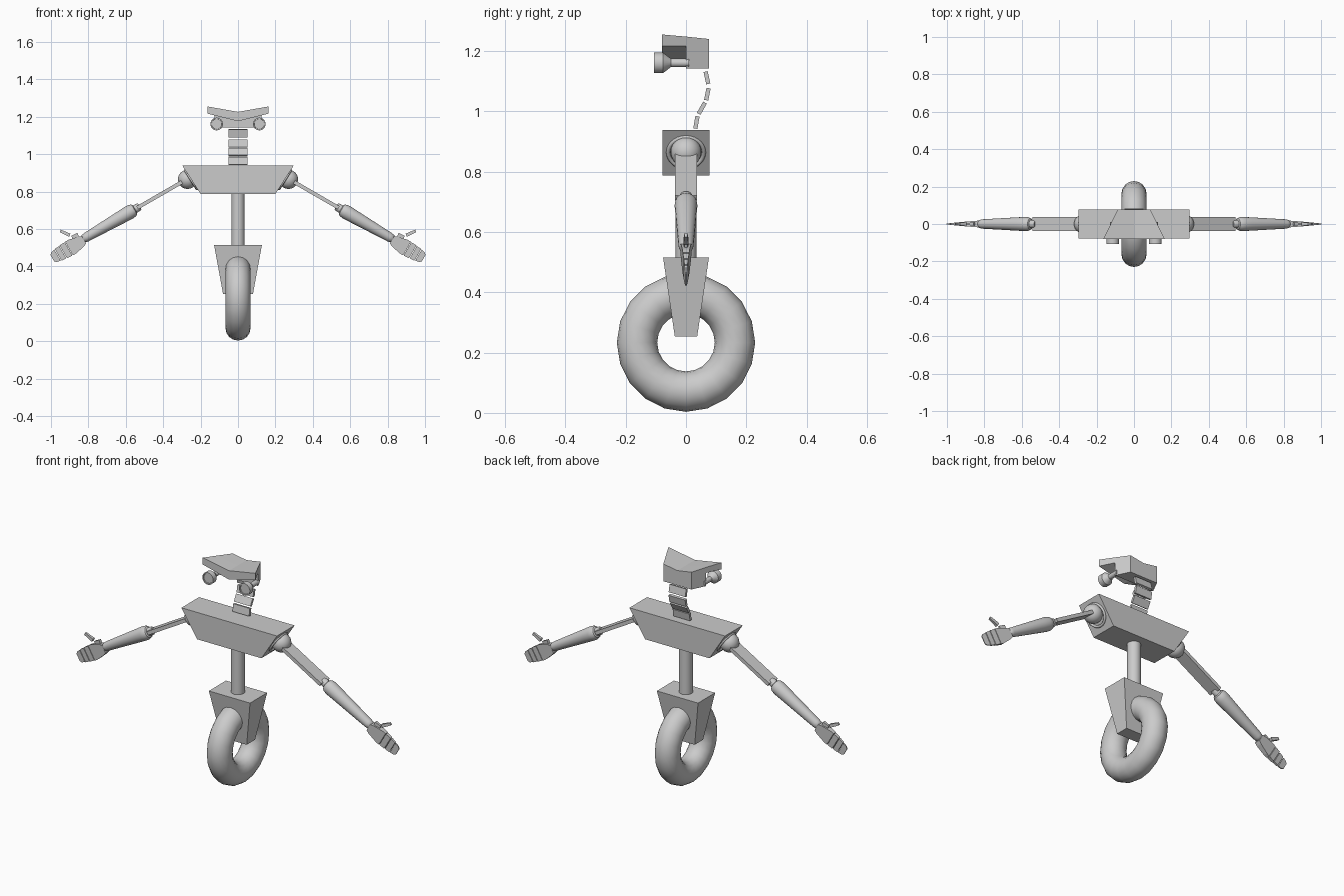
import bpy, bmesh, math
from mathutils import Vector, Matrix

if "Cube" in bpy.data.objects:
    bpy.data.objects.remove(bpy.data.objects["Cube"])


def finish(name, bm, mat=None, smooth=None, mirror=False):
    if mat is not None:
        bm.transform(mat)
    bmesh.ops.recalc_face_normals(bm, faces=bm.faces)
    me = bpy.data.meshes.new(name)
    bm.to_mesh(me)
    bm.free()
    ob = bpy.data.objects.new(name, me)
    bpy.context.collection.objects.link(ob)
    if smooth:
        bpy.ops.object.select_all(action='DESELECT')
        ob.select_set(True)
        bpy.context.view_layer.objects.active = ob
        bpy.ops.object.shade_smooth_by_angle(angle=math.radians(smooth))
    if mirror:
        m = ob.modifiers.new("mirror", 'MIRROR')
        m.use_mirror_merge = False
    return ob


def loft(name, rings, mat=None, smooth=None, mirror=False):
    """Closed solid through rings of equal point count."""
    bm = bmesh.new()
    rows = [[bm.verts.new(p) for p in r] for r in rings]
    n = len(rows[0])
    for a, b in zip(rows, rows[1:]):
        for i in range(n):
            j = (i + 1) % n
            bm.faces.new((a[i], a[j], b[j], b[i]))
    bm.faces.new(rows[0])
    bm.faces.new(rows[-1])
    return finish(name, bm, mat, smooth, mirror)


def lathe(name, profile, mat=None, sides=24, mirror=False):
    """Round part about local z; profile holds (radius, height)."""
    rings = [[(r * math.cos(2 * math.pi * i / sides), r * math.sin(2 * math.pi * i / sides), z)
              for i in range(sides)] for r, z in profile]
    return loft(name, rings, mat, 35, mirror)


def torus(name, R, r, seg, sub, mat, mirror=False):
    bm = bmesh.new()
    rows = []
    for i in range(seg):
        a = 2 * math.pi * i / seg
        rows.append([bm.verts.new(((R + r * math.cos(b)) * math.cos(a),
                                   (R + r * math.cos(b)) * math.sin(a), r * math.sin(b)))
                     for b in (2 * math.pi * k / sub for k in range(sub))])
    for i in range(seg):
        a, b = rows[i], rows[(i + 1) % seg]
        for k in range(sub):
            m = (k + 1) % sub
            bm.faces.new((a[k], b[k], b[m], a[m]))
    return finish(name, bm, mat, 60, mirror)


def rect(x, y, z):
    return [(-x, -y, z), (x, -y, z), (x, y, z), (-x, y, z)]


def box(name, size, mat, mirror=False):
    x, y, z = (s / 2 for s in size)
    return loft(name, [rect(x, y, -z), rect(x, y, z)], mat, mirror=mirror)


T = Matrix.Translation
R = lambda deg, ax: Matrix.Rotation(math.radians(deg), 4, ax)

# Wheel, fork block, column and torso
torus("wheel", 0.1625, 0.067, 20, 16, T((0, 0, 0.233)) @ R(90, 'Y'))
loft("wheel_fork", [rect(0.08, 0.037, 0.253), rect(0.128, 0.076, 0.515)])
lathe("column", [(0.035, 0.5), (0.035, 0.8)])
loft("torso", [rect(0.2, 0.078, 0.787), rect(0.297, 0.078, 0.938)])

# Shoulders: ring on the slanted end plus ball
torus("shoulder_ring", 0.059, 0.007, 28, 8, T((0.251, 0, 0.864)) @ R(122, 'Y'), True)
bm = bmesh.new()
bmesh.ops.create_uvsphere(bm, u_segments=24, v_segments=14, radius=0.051)
finish("shoulder_ball", bm, T((0.27, 0, 0.865)), 60, True)

# Arm frame: local z runs down the arm, local x points up across it
ARM = T((0.27, 0, 0.868)) @ R(120, 'Y') @ Matrix.Rotation(math.pi, 4, 'Z')
box("upper_arm", (0.02, 0.074, 0.30), ARM @ T((0, 0, 0.16)), True)
lathe("elbow", [(0.018, 0.295), (0.022, 0.305), (0.022, 0.34)], ARM, 16, True)
lathe("forearm", [(0.018, 0.322), (0.03, 0.328), (0.036, 0.34), (0.038, 0.36), (0.036, 0.40),
                  (0.025, 0.625), (0.022, 0.64), (0.014, 0.648)], ARM, 20, True)

# Hand: wedge-shaped palm and finger blocks (start, end, half widths, centre offset)
thick = lambda t: 0.018 - 0.016 * (t - 0.64) / 0.2
for name, parts in (("palm", [(0.642, 0.022), (0.66, 0.03), (0.715, 0.042), (0.735, 0.042)]),
                    ("finger_base", [(0.738, 0.041), (0.77, 0.040)]),
                    ("finger_middle", [(0.774, 0.038), (0.802, 0.036)]),
                    ("finger_tip", [(0.806, 0.034), (0.828, 0.030), (0.838, 0.02)])):
    loft(name, [[(x - 0.006, y, z) for x, y, z in rect(w, thick(t), t)] for t, w in parts],
         ARM, mirror=True)
for name, x, z, ln, w in (("thumb_base", 0.871, 0.562, 0.036, 0.022),
                          ("thumb_tip", 0.925, 0.578, 0.056, 0.018)):
    loft(name, [rect(w / 2, 0.009, -ln / 2), rect(w / 2 * 0.8, 0.005, ln / 2)],
         T((x, 0, z)) @ R(66 if name == "thumb_tip" else 112, 'Y'), mirror=True)

# Neck: four curved plates
for i, (a, b) in enumerate((((0.031, 0.943), (0.038, 0.984)), ((0.042, 0.992), (0.063, 1.029)),
                            ((0.067, 1.037), (0.075, 1.077)), ((0.074, 1.091), (0.065, 1.132)))):
    dy, dz = b[0] - a[0], b[1] - a[1]
    box(f"neck_plate_{i + 1}", (0.103, 0.014, math.hypot(dy, dz)),
        T((0, (a[0] + b[0]) / 2, (a[1] + b[1]) / 2)) @ R(-math.degrees(math.atan2(dy, dz)), 'X'))


# Head: V-shaped visor in front, deeper block behind
def vee(y, x, top, mid, low_mid, low):
    return [(-x, y, top), (0, y, mid), (x, y, top), (x, y, low), (0, y, low_mid), (-x, y, low)]


loft("head_visor", [vee(-0.079, 0.164, 1.255, 1.226, 1.176, 1.217),
                    vee(0, 0.125, 1.248, 1.226, 1.176, 1.217)])
loft("head_block", [vee(0, 0.125, 1.248, 1.226, 1.143, 1.143),
                    vee(0.077, 0.087, 1.24, 1.226, 1.143, 1.143)])

# Eyes: stalk flaring into a lens barrel with a recessed face
lathe("eye", [(0.014, -0.01), (0.014, 0.05), (0.034, 0.076), (0.034, 0.106),
              (0.028, 0.106), (0.027, 0.101)], T((0.114, 0, 1.161)) @ R(90, 'X'), 24, True)
